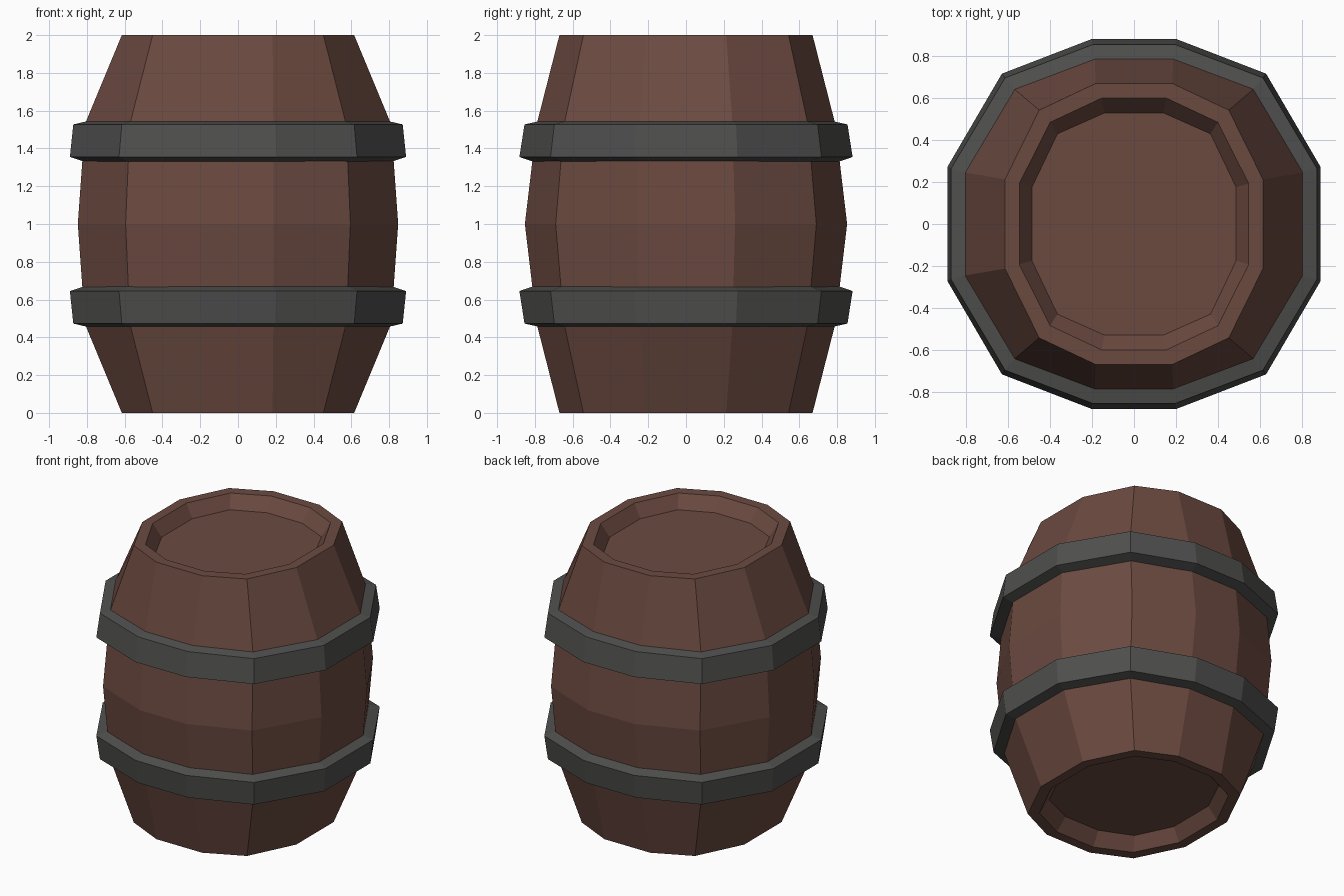
import bpy, bmesh

if "Cube" in bpy.data.objects:
    bpy.data.objects.remove(bpy.data.objects["Cube"])


def material(name, color):
    m = bpy.data.materials.new(name)
    m.diffuse_color = (*color, 1)
    m.use_nodes = True
    m.node_tree.nodes["Principled BSDF"].inputs["Base Color"].default_value = m.diffuse_color
    return m


def ring(bm, z, quadrant):
    """Twelve-sided ring mirrored from three points of one quadrant."""
    a = list(quadrant)
    b = [(x, -y) for x, y in reversed(a)]
    c = [(-x, -y) for x, y in a]
    d = [(-x, y) for x, y in reversed(a)]
    return [bm.verts.new((x, y, z)) for x, y in a + b + c + d]


def loft(name, sections, mat, closed=False):
    """Skin the rings in order; cap both ends, or join last to first."""
    bm = bmesh.new()
    rings = [ring(bm, z, q) for z, q in sections]
    pairs = list(zip(rings, rings[1:]))
    if closed:
        pairs.append((rings[-1], rings[0]))
    else:
        bm.faces.new(rings[0])
        bm.faces.new(rings[-1])
    for lo, hi in pairs:
        for i in range(12):
            j = (i + 1) % 12
            bm.faces.new((lo[i], lo[j], hi[j], hi[i]))
    bmesh.ops.recalc_face_normals(bm, faces=bm.faces)
    me = bpy.data.meshes.new(name)
    bm.to_mesh(me)
    bm.free()
    me.materials.append(mat)
    ob = bpy.data.objects.new(name, me)
    bpy.context.collection.objects.link(ob)
    return ob


def flip(sections):
    return [(2 - z, q) for z, q in sections]


wood = material("wood", (0.147, 0.068, 0.051))
iron = material("iron", (0.078, 0.078, 0.076))

# Barrel body: upper half from recessed lid out over the rim, then mirrored
upper = [
    (1.91, [(0.14, 0.53), (0.365, 0.43), (0.487, 0.175)]),
    (2.00, [(0.155, 0.60), (0.40, 0.485), (0.547, 0.193)]),
    (2.00, [(0.183, 0.67), (0.452, 0.543), (0.615, 0.213)]),
    (1.53, [(0.187, 0.79), (0.572, 0.645), (0.81, 0.246)]),
]
middle = [(1.00, [(0.187, 0.853), (0.595, 0.69), (0.848, 0.26)])]
loft("barrel_body", upper + middle + flip(upper[::-1]), wood)

# Iron hoops: bevelled cross-section, inner side tucked into the wood
hoop = [
    (1.33, [(0.185, 0.81), (0.58, 0.655), (0.815, 0.25)]),
    (1.355, [(0.202, 0.882), (0.63, 0.717), (0.89, 0.272)]),
    (1.527, [(0.198, 0.855), (0.615, 0.697), (0.872, 0.265)]),
    (1.545, [(0.183, 0.775), (0.56, 0.632), (0.795, 0.242)]),
]
loft("upper_hoop", hoop, iron, closed=True)
loft("lower_hoop", flip(hoop), iron, closed=True)
